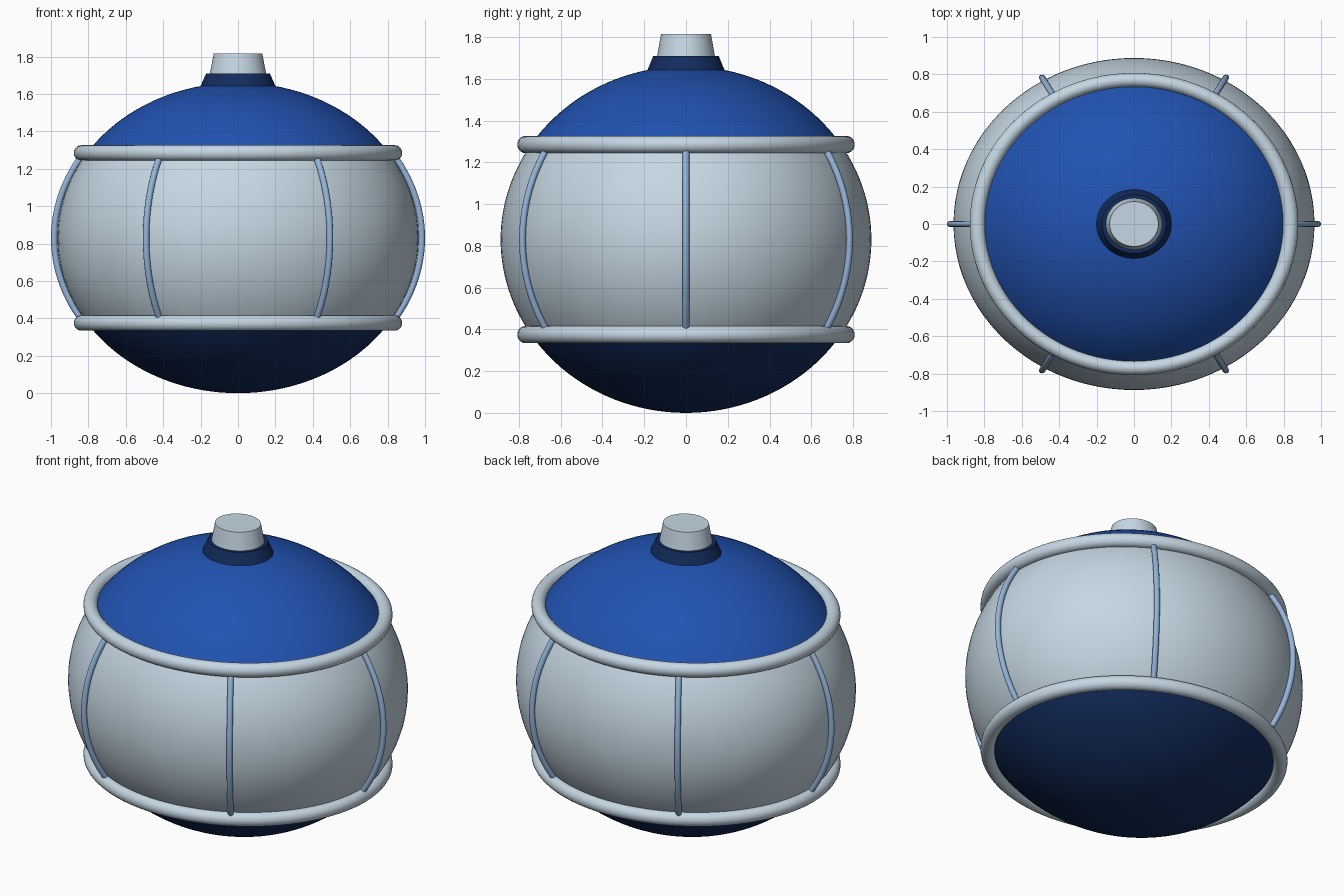
import bpy, bmesh
from math import pi, sin, cos, radians, asin

if "Cube" in bpy.data.objects:
    bpy.data.objects.remove(bpy.data.objects["Cube"])

SQUASH = 0.92          # whole model is slightly flattened in y
RX, RZ, CZ = 0.965, 0.83, 0.83
RING_Z = 0.455         # ring offset from the middle


def material(name, rgb):
    m = bpy.data.materials.new(name)
    m.diffuse_color = (*rgb, 1)
    m.use_nodes = True
    m.node_tree.nodes["Principled BSDF"].inputs["Base Color"].default_value = m.diffuse_color
    return m


blue = material("blue", (0.015, 0.085, 0.44))
navy = material("navy", (0.006, 0.025, 0.11))
pale = material("pale_grey", (0.56, 0.68, 0.77))
steel = material("steel_blue", (0.30, 0.46, 0.70))


def add_mesh(name, bm, mat, recalc=True):
    if recalc:
        bmesh.ops.recalc_face_normals(bm, faces=bm.faces)
    me = bpy.data.meshes.new(name)
    bm.to_mesh(me)
    bm.free()
    me.materials.append(mat)
    ob = bpy.data.objects.new(name, me)
    bpy.context.collection.objects.link(ob)
    bpy.ops.object.select_all(action='DESELECT')
    ob.select_set(True)
    bpy.context.view_layer.objects.active = ob
    bpy.ops.object.shade_smooth_by_angle(angle=radians(35))
    return ob


def sweep(bm, rings, close_rings=False, caps=False):
    """Skin a list of vertex loops."""
    n = len(rings[0])
    count = len(rings) if close_rings else len(rings) - 1
    for i in range(count):
        a, b = rings[i], rings[(i + 1) % len(rings)]
        for j in range(n):
            k = (j + 1) % n
            bm.faces.new((a[j], a[k], b[k], b[j]))
    if caps:
        bm.faces.new(rings[0][::-1])
        bm.faces.new(rings[-1])


def lathe(name, profile, mat, closed=False, caps=False, steps=96):
    bm = bmesh.new()
    rings = [[bm.verts.new((r * cos(2 * pi * j / steps),
                            SQUASH * r * sin(2 * pi * j / steps), z))
              for j in range(steps)] for r, z in profile]
    sweep(bm, rings, closed, caps)
    bmesh.ops.remove_doubles(bm, verts=bm.verts, dist=1e-5)
    return add_mesh(name, bm, mat, closed or caps)


def arc(a0, a1, n, rx=RX):
    """Profile points on the body ellipsoid between two latitudes."""
    return [(rx * cos(a0 + (a1 - a0) * i / n),
             CZ + RZ * sin(a0 + (a1 - a0) * i / n)) for i in range(n + 1)]


# Body shell in three zones
lat = asin(RING_Z / RZ)
lathe("bottom_cap", arc(-pi / 2, -lat, 20), navy)
lathe("middle_band", arc(-lat, lat, 28), pale)
lathe("top_cap", arc(lat, pi / 2, 20), blue)

# Rings covering the seams
for name, s in (("lower_ring", -1), ("upper_ring", 1)):
    circle = [(0.837 + 0.041 * cos(2 * pi * i / 20),
               CZ + s * RING_Z + 0.041 * sin(2 * pi * i / 20)) for i in range(20)]
    lathe(name, circle, pale, closed=True)

# Stepped neck and cap
lathe("neck_collar", [(0.21, 1.62), (0.17, 1.71)], navy, caps=True)
lathe("neck_cap", [(0.152, 1.70), (0.13, 1.815)], pale, caps=True)

# Six thin vertical ribs
TUBE = 0.017
for i in range(6):
    t = i * pi / 3
    bm = bmesh.new()
    rings = []
    for r, z in arc(-asin(0.42 / RZ), asin(0.42 / RZ), 24, 0.983):
        nx, nz = r / 0.983 ** 2, (z - CZ) / RZ ** 2
        length = (nx * nx + nz * nz) ** 0.5
        nx, nz = nx / length, nz / length
        ring = []
        for j in range(12):
            u = TUBE * cos(2 * pi * j / 12)
            v = TUBE * sin(2 * pi * j / 12)
            rr = r + u * nx
            ring.append(bm.verts.new((rr * cos(t) - v * sin(t),
                                      SQUASH * (rr * sin(t) + v * cos(t)),
                                      z + u * nz)))
        rings.append(ring)
    sweep(bm, rings, caps=True)
    add_mesh(f"rib_{i + 1}", bm, steel)
